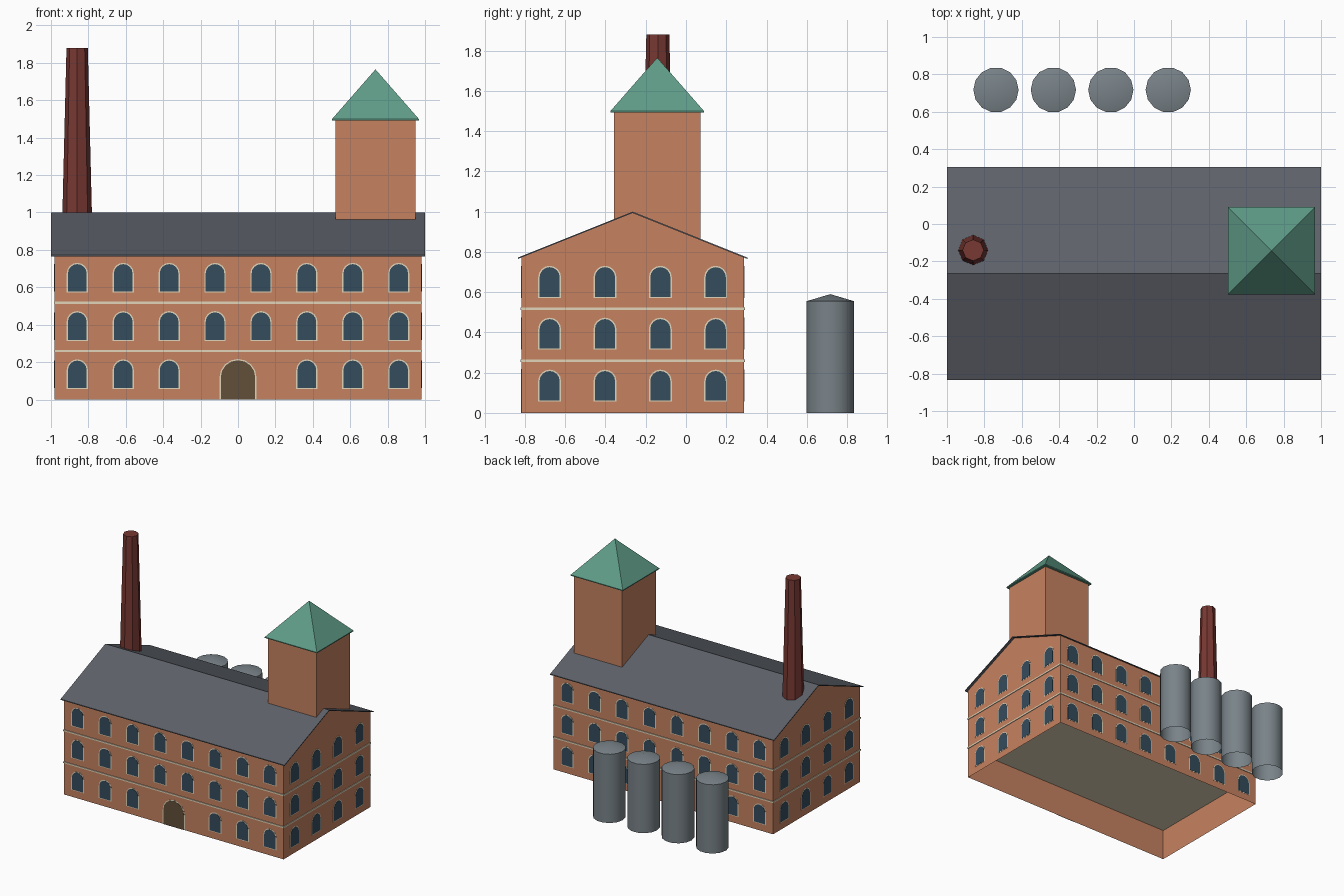
import bpy, bmesh, math
from mathutils import Vector

if "Cube" in bpy.data.objects:
    bpy.data.objects.remove(bpy.data.objects["Cube"])


def material(name, r, g, b):
    lin = [(c / 255 / 12.92) if c < 11 else ((c / 255 + 0.055) / 1.055) ** 2.4 for c in (r, g, b)]
    m = bpy.data.materials.new(name)
    m.diffuse_color = (*lin, 1)
    m.use_nodes = True
    m.node_tree.nodes["Principled BSDF"].inputs["Base Color"].default_value = m.diffuse_color
    return m


BRICK = material("brick", 198, 130, 97)
SLATE = material("slate", 93, 97, 105)
COPPER = material("green_copper", 95, 156, 135)
DARK_BRICK = material("dark_red_brick", 120, 56, 50)
STEEL = material("grey_steel", 121, 131, 137)
GLASS = material("blue_glass", 53, 76, 92)
WOOD = material("brown_wood", 98, 78, 56)
STONE = material("cream_stone", 226, 213, 186)

CY = -0.265          # middle of the building in y
HX, HY = 0.98, 0.553  # half sizes of the walls


def finish(name, bm, mat, smooth=False, recalc=True):
    if recalc:
        bmesh.ops.recalc_face_normals(bm, faces=bm.faces)
    me = bpy.data.meshes.new(name)
    bm.to_mesh(me)
    bm.free()
    me.materials.append(mat)
    if smooth:
        for p in me.polygons:
            p.use_smooth = abs(p.normal.z) < 0.5
        me.set_sharp_from_angle(angle=math.radians(30))
    ob = bpy.data.objects.new(name, me)
    bpy.context.collection.objects.link(ob)
    return ob


def prism(bm, points, offset, back=True):
    """Extrude a closed polygon of 3D points along an offset."""
    offset = Vector(offset)
    a = [bm.verts.new(p) for p in points]
    b = [bm.verts.new(Vector(p) + offset) for p in points]
    if back:
        bm.faces.new(a[::-1])
    bm.faces.new(b)
    for i in range(len(a)):
        j = (i + 1) % len(a)
        bm.faces.new((a[i], a[j], b[j], b[i]))


def box(bm, x0, x1, y0, y1, z0, z1):
    prism(bm, [(x0, y0, z0), (x1, y0, z0), (x1, y1, z0), (x0, y1, z0)], (0, 0, z1 - z0))


def lathe(name, x, y, profile, sides, mat, turn=0.0, smooth=False, bottom=True):
    """Stack of rings (radius, z); radius 0 is a point."""
    bm = bmesh.new()
    rings = []
    for r, z in profile:
        if r == 0:
            rings.append([bm.verts.new((x, y, z))] * sides)
        else:
            angles = [turn + 2 * math.pi * i / sides for i in range(sides)]
            rings.append([bm.verts.new((x + r * math.cos(t), y + r * math.sin(t), z)) for t in angles])
    for lo, hi in zip(rings, rings[1:]):
        for i in range(sides):
            j = (i + 1) % sides
            quad = (lo[i], lo[j], hi[j], hi[i])
            bm.faces.new(quad[:3] if hi[i] is hi[j] else quad)
    if bottom:
        bm.faces.new(rings[0][::-1])
    if profile[-1][0] > 0:
        bm.faces.new(rings[-1])
    return finish(name, bm, mat, smooth, recalc=False)


def arch(bm, origin, along, normal, width, height, depth, lift=0.0, steps=8):
    """Round-topped plate standing on a wall, without a back face."""
    r = width / 2
    outline = [(-r, lift), (r, lift)]
    outline += [(r * math.cos(math.pi * i / steps), height - r + r * math.sin(math.pi * i / steps))
                for i in range(steps + 1)]
    o, u, n = Vector(origin), Vector(along), Vector(normal)
    prism(bm, [o + u * a + Vector((0, 0, b)) for a, b in outline], n * depth, back=False)


# Walls: shell with gable ends, open at the ground
bm = bmesh.new()
gable = [(-HY, 0), (HY, 0), (HY, 0.772), (0, 0.993), (-HY, 0.772)]
lft, rgt = [[bm.verts.new((sx * HX, CY + y, z)) for y, z in gable] for sx in (-1, 1)]
bm.faces.new(lft[::-1])
bm.faces.new(rgt)
for i in (1, 2, 3, 4):
    j = (i + 1) % 5
    bm.faces.new((lft[i], lft[j], rgt[j], rgt[i]))
finish("walls", bm, BRICK, recalc=False)

# Thin pitched roof
bm = bmesh.new()
prism(bm, [(-1, CY + y, z) for y, z in
           ((-0.57, 0.765), (0, 0.993), (0.57, 0.765), (0.57, 0.772), (0, 1.0), (-0.57, 0.772))], (2, 0, 0))
finish("roof", bm, SLATE)

# Stone storey slabs, whose edges show as bands round the walls
bm = bmesh.new()
for z in (0.26, 0.518):
    box(bm, -HX - 0.005, HX + 0.005, CY - HY - 0.005, CY + HY + 0.005, z - 0.006, z + 0.006)
finish("stone_bands", bm, STONE)

# Windows on all four walls; the door replaces two at the front
trim, glass = bmesh.new(), bmesh.new()


def window(x, y, z, along, normal):
    arch(trim, (x, y, z), along, normal, 0.114, 0.159, 0.0015)
    arch(glass, (x, y, z), along, normal, 0.100, 0.152, 0.003, 0.005)


for row in range(3):
    z = 0.056 + 0.258 * row
    for i in range(8):
        x = (i - 3.5) * 0.2455
        window(x, CY + HY, z, (-1, 0, 0), (0, 1, 0))
        if row > 0 or i not in (3, 4):
            window(x, CY - HY, z, (1, 0, 0), (0, -1, 0))
    for i in range(4):
        y = CY + (i - 1.5) * 0.275
        for s in (-1, 1):
            window(s * HX, y, z, (0, s, 0), (s, 0, 0))
arch(trim, (0, CY - HY, 0), (1, 0, 0), (0, -1, 0), 0.198, 0.217, 0.0015)
finish("window_and_door_trim", trim, STONE, recalc=False)
finish("window_glass", glass, GLASS, recalc=False)

door = bmesh.new()
arch(door, (0, CY - HY, 0), (1, 0, 0), (0, -1, 0), 0.184, 0.210, 0.003)
finish("door", door, WOOD, recalc=False)

# Tower with pyramid roof
bm = bmesh.new()
box(bm, 0.52, 0.95, -0.358, 0.072, 0.80, 1.495)
finish("tower", bm, BRICK)
R = 0.233 * math.sqrt(2)
lathe("tower_roof", 0.735, -0.143, [(R, 1.492), (R, 1.499), (0, 1.765)], 4, COPPER, math.pi / 4)

# Tapered chimney
lathe("chimney", -0.86, -0.14, [(0.081, 0.91), (0.057, 1.88)], 8, DARK_BRICK)

# Row of silos behind the building, open at the ground
for i in range(4):
    lathe(f"silo_{i + 1}", -0.738 + 0.307 * i, 0.717,
          [(0.121, 0), (0.121, 0.555), (0, 0.59)], 14, STEEL, smooth=True, bottom=False)
